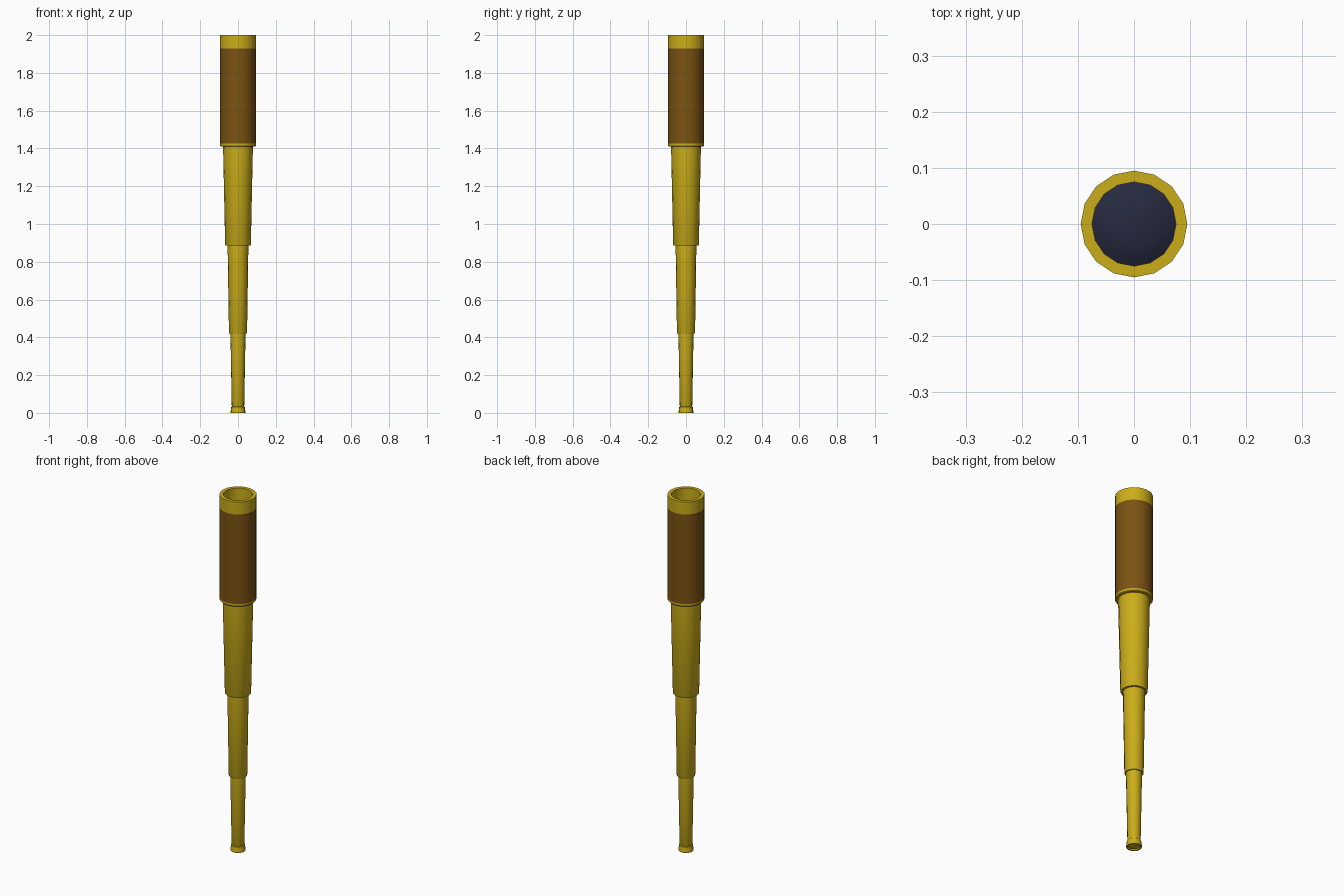
import bpy, bmesh, math
from mathutils import Matrix

if "Cube" in bpy.data.objects:
    bpy.data.objects.remove(bpy.data.objects["Cube"])

SIDES = 16


def material(name, color):
    m = bpy.data.materials.new(name)
    m.diffuse_color = (*color, 1)
    m.use_nodes = True
    m.node_tree.nodes["Principled BSDF"].inputs["Base Color"].default_value = m.diffuse_color
    return m


brass = material("brass", (0.60, 0.42, 0.01))
leather = material("leather", (0.20, 0.085, 0.006))
glass = material("dark_glass", (0.02, 0.022, 0.05))


def lathe(name, profile, mat):
    """Spin an (r, z) profile, listed bottom to top on the outside, about z."""
    bm = bmesh.new()
    vs = [bm.verts.new((r, 0, z)) for r, z in profile]
    es = [bm.edges.new(p) for p in zip(vs, vs[1:])]
    bmesh.ops.spin(bm, geom=vs + es, axis=(0, 0, 1), cent=(0, 0, 0),
                   angle=math.tau, steps=SIDES, use_duplicate=False)
    bmesh.ops.remove_doubles(bm, verts=bm.verts, dist=1e-4)
    bmesh.ops.recalc_face_normals(bm, faces=bm.faces)
    me = bpy.data.meshes.new(name)
    bm.to_mesh(me)
    bm.free()
    me.materials.append(mat)
    ob = bpy.data.objects.new(name, me)
    bpy.context.collection.objects.link(ob)
    bpy.ops.object.select_all(action='DESELECT')
    ob.select_set(True)
    bpy.context.view_layer.objects.active = ob
    bpy.ops.object.shade_smooth_by_angle(angle=math.radians(35))
    return ob


# Eyepiece: flared foot with a shallow cup underneath
lathe("eyepiece", [(0, 0.006), (0.030, 0.006), (0.034, 0), (0.039, 0), (0.039, 0.010),
                   (0.036, 0.024), (0.036, 0.032), (0.033, 0.035)], brass)

# Three tapered draw tubes: bottom z, top z, bottom r, top r, inner r at the lower lip
tubes = [("small_draw_tube", 0.03, 0.42, 0.033, 0.040, 0.0),
         ("middle_draw_tube", 0.42, 0.885, 0.048, 0.055, 0.040),
         ("large_draw_tube", 0.885, 1.41, 0.068, 0.079, 0.055)]
for name, z0, z1, r0, r1, ri in tubes:
    lathe(name, [(ri, z0), (r0 - 0.002, z0), (r0, z0 + 0.004), (r1, z1)], brass)

# Main barrel: brass collar, leather wrap, brass rim with an open bore
lathe("barrel_collar", [(0.079, 1.41), (0.092, 1.41), (0.095, 1.414), (0.095, 1.425)], brass)
lathe("leather_wrap", [(0.095, 1.425), (0.095, 1.93)], leather)
lathe("front_rim", [(0.095, 1.93), (0.095, 2.0), (0.075, 2.0), (0.075, 1.88)], brass)

# Domed front lens set down inside the bore
lathe("front_lens", [(0.075, 1.88), (0.06, 1.889), (0.04, 1.896), (0.02, 1.899), (0, 1.90)], glass)
